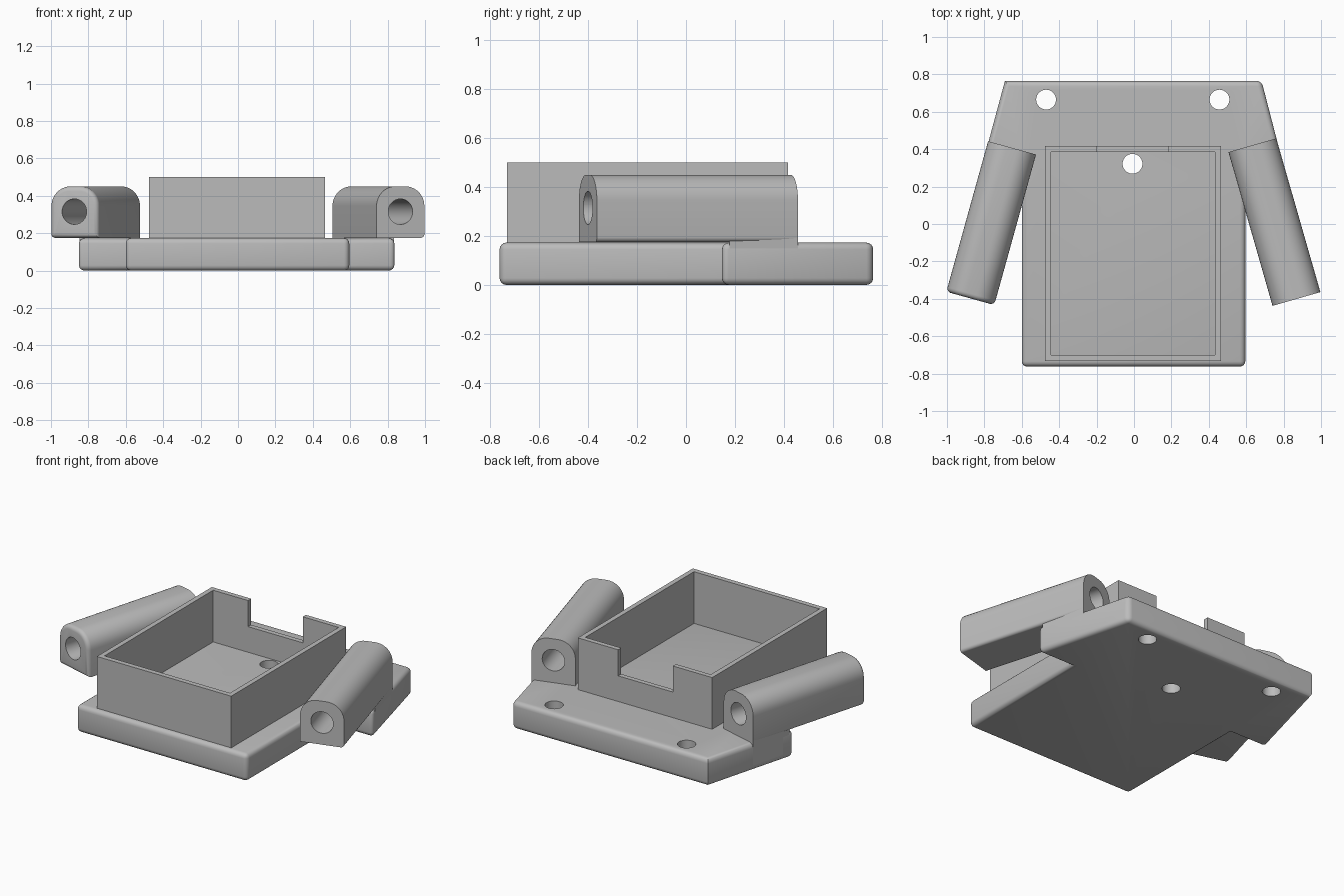
import bpy, bmesh, math
from mathutils import Matrix

if "Cube" in bpy.data.objects:
    bpy.data.objects.remove(bpy.data.objects["Cube"])

grey = bpy.data.materials.new("grey_plastic")
grey.diffuse_color = (0.5, 0.5, 0.5, 1)
grey.use_nodes = True
grey.node_tree.nodes["Principled BSDF"].inputs["Base Color"].default_value = grey.diffuse_color
TOP = 0.173  # upper face of the base plate


def add_object(name, bm):
    bmesh.ops.recalc_face_normals(bm, faces=bm.faces)
    mesh = bpy.data.meshes.new(name)
    bm.to_mesh(mesh)
    bm.free()
    mesh.materials.append(grey)
    obj = bpy.data.objects.new(name, mesh)
    bpy.context.collection.objects.link(obj)
    return obj


def prism(points, z0, z1):
    """Extrude an outline in the xy plane from z0 to z1."""
    bm = bmesh.new()
    face = bm.faces.new([bm.verts.new((x, y, z0)) for x, y in points])
    ext = bmesh.ops.extrude_face_region(bm, geom=[face])
    for v in ext["geom"]:
        if isinstance(v, bmesh.types.BMVert):
            v.co.z = z1
    bmesh.ops.recalc_face_normals(bm, faces=bm.faces)
    return bm


def rect(x0, x1, y0, y1):
    return [(x0, y0), (x1, y0), (x1, y1), (x0, y1)]


def circle(x, y, r, n=40):
    return [(x + r * math.cos(2 * math.pi * i / n),
             y + r * math.sin(2 * math.pi * i / n)) for i in range(n)]


def cut(obj, cutter_bm):
    """Subtract a cutter and remove it afterwards."""
    cutter = add_object("cutter", cutter_bm)
    cutter.hide_render = True
    mod = obj.modifiers.new("cut", 'BOOLEAN')
    mod.operation, mod.solver, mod.object = 'DIFFERENCE', 'EXACT', cutter
    bpy.context.view_layer.objects.active = obj
    bpy.ops.object.modifier_apply(modifier=mod.name)
    bpy.data.objects.remove(cutter)


def smooth(obj):
    bpy.ops.object.select_all(action='DESELECT')
    obj.select_set(True)
    bpy.context.view_layer.objects.active = obj
    bpy.ops.object.shade_smooth_by_angle(angle=math.radians(30))


# Base plate with two rear wings, rounded convex edges and three screw holes
outline = [(-0.6, -0.762), (0.595, -0.762), (0.595, 0.147), (0.842, 0.147),
           (0.682, 0.765), (-0.69, 0.765), (-0.857, 0.147), (-0.6, 0.147)]
bm = prism(outline, 0, TOP)
rounded = [e for e in bm.edges if e.is_convex
           and not all(v.co.x < -0.6 and v.co.y > 0.7 for v in e.verts)]
bmesh.ops.bevel(bm, geom=rounded, offset=0.028, segments=4, profile=0.5,
                affect='EDGES', clamp_overlap=True)
plate = add_object("base_plate", bm)
for x, y in [(-0.47, 0.665), (0.457, 0.665), (-0.008, 0.322)]:
    cut(plate, prism(circle(x, y, 0.053), -0.1, 0.4))
smooth(plate)

# Open tray with a notch in its rear wall
tray = add_object("tray_walls", prism(rect(-0.475, 0.465, -0.732, 0.417), TOP - 0.01, 0.5))
cut(tray, prism(rect(-0.444, 0.434, -0.7, 0.386), 0, 0.7))
cut(tray, prism(rect(-0.2, 0.183, 0.3, 0.5), 0.335, 0.7))

# Arched tubular arms, splayed outward, with a bore along their length
W, R, B = 0.133, 0.105, 0.02
for side, name, cx, cy, ang, length in [(-1, "left", -0.652, 0.407, 15.5, 0.835),
                                        (1, "right", 0.633, 0.421, 16, 0.855)]:
    a = math.radians(ang) * side
    profile = [(-W, TOP + 0.002)]
    for x, z, r, start in [(W - B, TOP + 0.002 + B, B, -90), (W - R, 0.45 - R, R, 0),
                           (R - W, 0.45 - R, R, 90)]:
        for i in range(11):
            t = math.radians(start + 9 * i)
            profile.append((x + r * math.cos(t), z + r * math.sin(t)))
    profile = [(x * side, z) for x, z in profile]
    # Local z becomes the direction from the rear end to the front end
    place = Matrix.Translation((cx, cy, 0)) @ Matrix.Rotation(a, 4, 'Z') \
        @ Matrix.Rotation(math.pi / 2, 4, 'X')
    bm = prism(profile, 0, length)
    if side < 0:  # softened front end
        front = [e for e in bm.edges if all(v.co.z > length - 0.001 for v in e.verts)]
        bmesh.ops.bevel(bm, geom=front, offset=0.025, segments=4, profile=0.5,
                        affect='EDGES', clamp_overlap=False)
    bm.transform(place)
    arm = add_object(name + "_arm", bm)
    bore = prism(circle(0, 0.315, 0.068), -0.1, length + 0.1)
    bore.transform(place)
    cut(arm, bore)
    smooth(arm)

    # Flush foot joining the arm to the wing
    ox, oy = cx + side * W * math.cos(a), cy + W * abs(math.sin(a))
    ix, iy = cx - side * W * math.cos(a), cy - W * abs(math.sin(a))
    out_x = 0.833 if side > 0 else -0.848
    foot = [(ox, oy), (out_x, 0.178), (ix + side * 0.06, 0.178), (ix, iy)]
    add_object(name + "_arm_foot", prism(foot, 0.035, 0.2))
